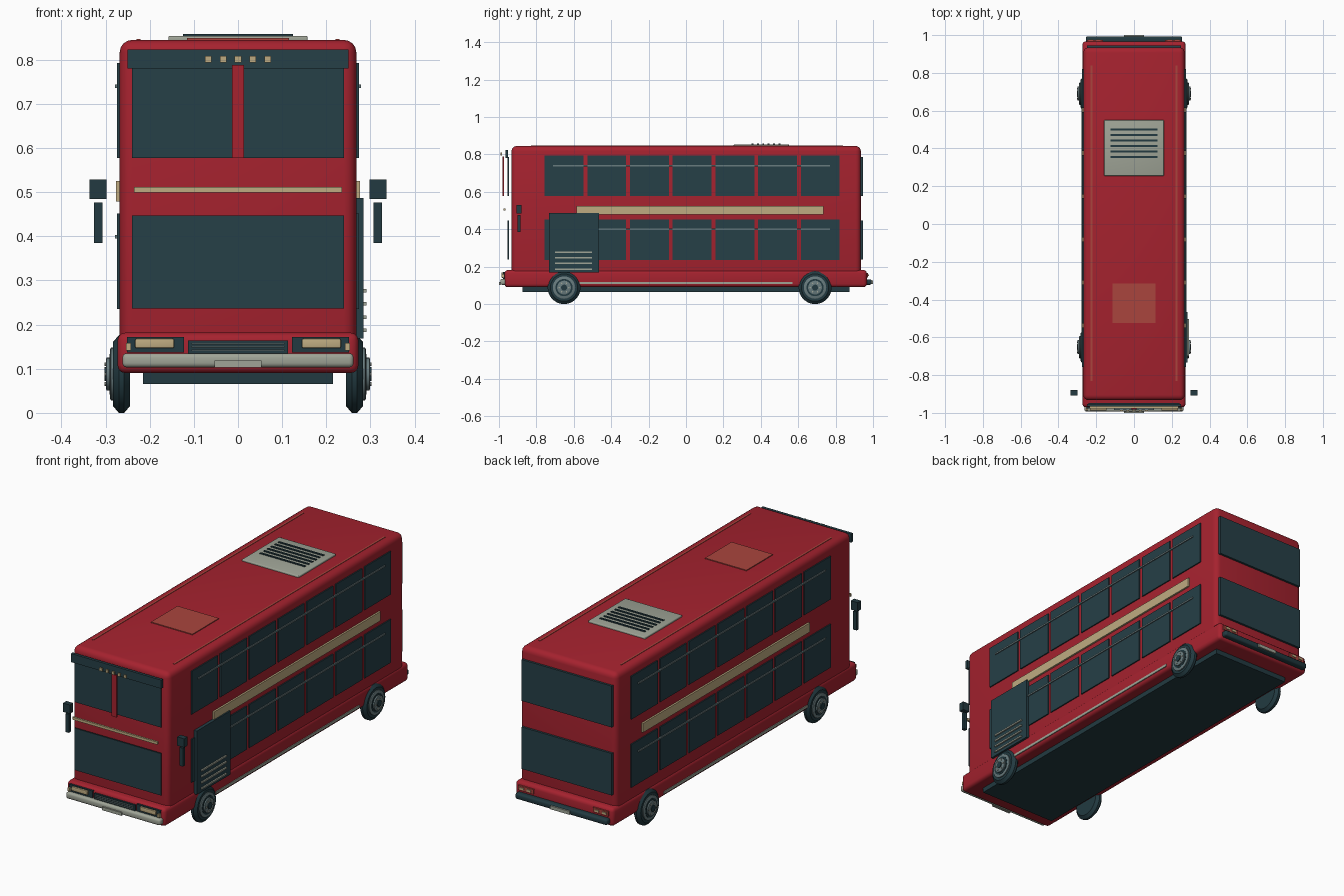
import bpy, bmesh, math
from mathutils import Matrix, Vector

if "Cube" in bpy.data.objects:
    bpy.data.objects.remove(bpy.data.objects["Cube"])


def material(name, r, g, b):
    m = bpy.data.materials.new(name)
    m.use_nodes = True
    m.diffuse_color = (r, g, b, 1)
    m.node_tree.nodes["Principled BSDF"].inputs["Base Color"].default_value = (r, g, b, 1)
    return m


RED = material("bus red", 0.38, 0.016, 0.028)
HATCH = material("faded red", 0.40, 0.06, 0.048)
GLASS = material("dark glass", 0.019, 0.05, 0.063)
BLACK = material("dark rubber", 0.016, 0.042, 0.052)
CREAM = material("cream", 0.52, 0.41, 0.22)
METAL = material("pale metal", 0.35, 0.375, 0.31)
STEEL = material("blue grey steel", 0.14, 0.20, 0.21)


def finish(name, bm, mat, smooth=False):
    bmesh.ops.recalc_face_normals(bm, faces=bm.faces)
    me = bpy.data.meshes.new(name)
    bm.to_mesh(me)
    bm.free()
    me.materials.append(mat)
    ob = bpy.data.objects.new(name, me)
    bpy.context.collection.objects.link(ob)
    if smooth:
        bpy.ops.object.select_all(action='DESELECT')
        ob.select_set(True)
        bpy.context.view_layer.objects.active = ob
        bpy.ops.object.shade_smooth_by_angle(angle=math.radians(40))
    return ob


def box(name, mat, x, y, z, bevel=0, segments=3):
    """Box from (low, high) ranges on each axis."""
    bm = bmesh.new()
    lo, hi = Vector((x[0], y[0], z[0])), Vector((x[1], y[1], z[1]))
    bmesh.ops.create_cube(bm, size=1, matrix=Matrix.Translation((lo + hi) / 2)
                          @ Matrix.Diagonal((*(hi - lo), 1)))
    if bevel:
        bmesh.ops.bevel(bm, geom=bm.edges[:], offset=bevel, segments=segments,
                        profile=0.5, affect='EDGES')
    return finish(name, bm, mat, bool(bevel))


def pair(name, mat, x, y, z, bevel=0):
    """The same box on both sides of the bus."""
    box("left_" + name, mat, x, y, z, bevel)
    box("right_" + name, mat, (-x[1], -x[0]), y, z, bevel)


def lathe(name, mat, profile, side, y, z, steps=32):
    """Turn (x, radius) points about an axle running along x."""
    bm = bmesh.new()
    rings = []
    for px, r in profile:
        rings.append([bm.verts.new((side * px, y + r * math.cos(a), z + r * math.sin(a)))
                      for a in (math.tau * i / steps for i in range(steps))])
    for a, b in zip(rings, rings[1:]):
        for i in range(steps):
            j = (i + 1) % steps
            bm.faces.new((a[i], a[j], b[j], b[i]))
    bm.faces.new(rings[0])
    bm.faces.new(rings[-1])
    return finish(name, bm, mat, True)


# Body shell, skirt and chassis
box("body", RED, (-0.268, 0.268), (-0.933, 0.935), (0.14, 0.845), 0.028, 4)
box("skirt", RED, (-0.273, 0.273), (-0.97, 0.967), (0.09, 0.182), 0.018)
box("chassis", BLACK, (-0.215, 0.215), (-0.875, 0.875), (0.065, 0.1))

# Side windows on two decks, rails, stripes and sills
UPPER, LOWER = (0.577, 0.793), (0.235, 0.452)
for deck, zr in (("upper", UPPER), ("lower", LOWER)):
    for i in range(7):
        c = -0.652 + 0.2283 * i
        pair(f"{deck}_window_{i + 1}", GLASS, (0.265, 0.274), (c - 0.104, c + 0.104), zr)
    rail = zr[1] - 0.053
    pair(f"{deck}_window_rail", STEEL, (0.272, 0.279), (-0.71, 0.77), (rail - 0.004, rail + 0.004))
pair("side_stripe", CREAM, (0.265, 0.277), (-0.585, 0.735), (0.479, 0.525))
pair("sill_trim", METAL, (0.268, 0.277), (-0.57, 0.57), (0.106, 0.119))

# Entrance door with step slats on the left side
box("entrance_door", GLASS, (0.265, 0.284), (-0.732, -0.466), (0.168, 0.487))
for i in range(4):
    z = 0.187 + 0.03 * i
    box(f"door_slat_{i + 1}", METAL, (0.282, 0.291), (-0.70, -0.502), (z - 0.004, z + 0.004))

# Front glazing, centre bar, stripe and sign board
box("upper_windscreen", GLASS, (-0.24, 0.24), (-0.954, -0.947), (0.578, 0.785))
box("lower_windscreen", GLASS, (-0.24, 0.24), (-0.954, -0.947), (0.237, 0.447))
box("windscreen_bar", RED, (-0.014, 0.014), (-0.981, -0.974), (0.578, 0.788))
box("front_stripe", CREAM, (-0.236, 0.236), (-0.976, -0.966), (0.499, 0.512))
box("sign_board", GLASS, (-0.25, 0.25), (-0.966, -0.952), (0.78, 0.823))
for i in range(5):
    x = 0.0335 * (i - 2)
    box(f"marker_light_{i + 1}", CREAM, (x - 0.0075, x + 0.0075), (-0.993, -0.985), (0.794, 0.809))

# Headlights, grille and front bumper
pair("headlight_housing", BLACK, (0.122, 0.252), (-0.978, -0.96), (0.137, 0.172))
pair("headlight", CREAM, (0.145, 0.233), (-0.987, -0.975), (0.147, 0.168), 0.003)
pair("indicator", CREAM, (0.243, 0.254), (-0.987, -0.972), (0.141, 0.158))
box("grille", BLACK, (-0.113, 0.113), (-0.978, -0.96), (0.135, 0.164))
for i in range(3):
    z = 0.142 + 0.0075 * i
    box(f"grille_slat_{i + 1}", STEEL, (-0.105, 0.105), (-0.984, -0.976), (z - 0.0015, z + 0.0015))
box("front_bumper", METAL, (-0.262, 0.262), (-0.993, -0.955), (0.103, 0.135), 0.01)
box("front_plate", METAL, (-0.053, 0.053), (-1.0, -0.99), (0.103, 0.119))

# Rear glazing, lamps and bumper
for deck, zr in (("upper", (0.578, 0.785)), ("lower", (0.237, 0.447))):
    box(f"{deck}_rear_window", GLASS, (-0.25, 0.25), (0.93, 0.946), zr)
pair("tail_lamp", HATCH, (0.165, 0.25), (0.96, 0.974), (0.142, 0.166))
for i in range(2):
    x = 0.178 + 0.04 * i
    pair(f"tail_bulb_{i + 1}", CREAM, (x, x + 0.022), (0.972, 0.978), (0.149, 0.159))
box("rear_bumper", BLACK, (-0.255, 0.255), (0.955, 0.993), (0.103, 0.132), 0.009)
box("rear_plate", METAL, (-0.053, 0.053), (0.99, 1.0), (0.108, 0.125))

# Mirrors
pair("mirror_head", BLACK, (0.298, 0.336), (-0.907, -0.88), (0.485, 0.529))
pair("mirror_arm", BLACK, (0.307, 0.326), (-0.902, -0.886), (0.385, 0.477))

# Roof vent, hatch and gutters
box("roof_vent", METAL, (-0.158, 0.158), (0.255, 0.55), (0.838, 0.854), 0.004)
for i in range(6):
    y = 0.355 + 0.029 * i
    box(f"vent_slat_{i + 1}", BLACK, (-0.125, 0.125), (y - 0.005, y + 0.005), (0.85, 0.858))
box("roof_hatch", HATCH, (-0.115, 0.115), (-0.525, -0.315), (0.84, 0.849))
pair("roof_gutter", HATCH, (0.221, 0.23), (-0.83, 0.84), (0.838, 0.847))

# Wheels
TYRE = [(0.245, 0.05), (0.245, 0.073), (0.258, 0.088), (0.27, 0.088), (0.283, 0.073), (0.283, 0.05)]
for end, y in (("front", -0.652), ("rear", 0.69)):
    for label, s in (("left", 1), ("right", -1)):
        n, z = f"{end}_{label}_", 0.088
        lathe(n + "tyre", BLACK, TYRE, s, y, z)
        lathe(n + "rim", STEEL, [(0.28, 0.06), (0.288, 0.06), (0.29, 0.056)], s, y, z)
        lathe(n + "rim_recess", BLACK, [(0.285, 0.046), (0.2915, 0.046)], s, y, z)
        lathe(n + "hub", STEEL, [(0.285, 0.037), (0.298, 0.037), (0.299, 0.034)], s, y, z)
        lathe(n + "hub_cap", BLACK, [(0.29, 0.016), (0.303, 0.016)], s, y, z, 16)
        for i in range(6):
            a = math.tau * i / 6
            lathe(f"{n}bolt_{i + 1}", METAL, [(0.295, 0.004), (0.302, 0.004)], s,
                  y + 0.026 * math.cos(a), z + 0.026 * math.sin(a), 8)
